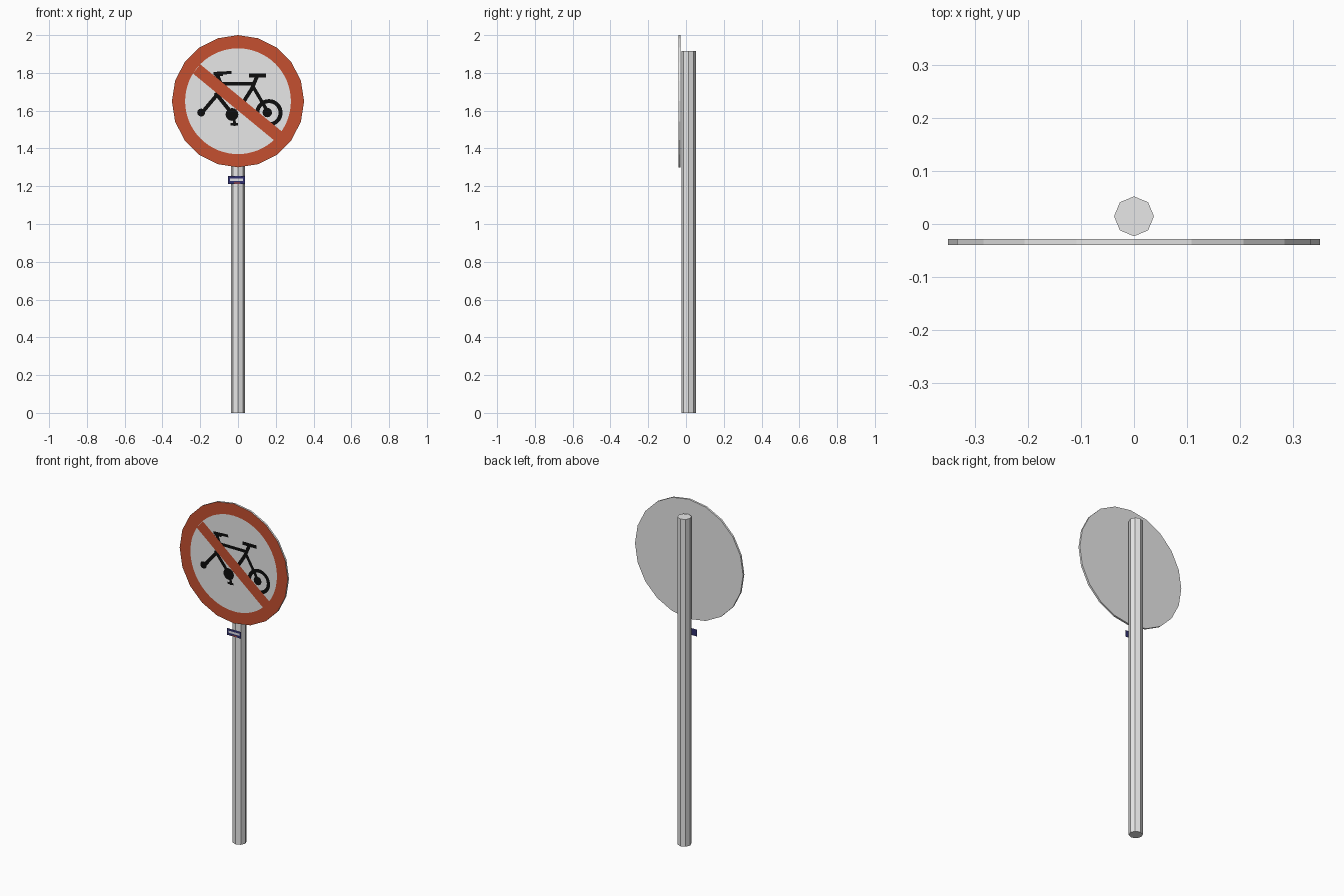
import bpy, bmesh, math
from mathutils import Vector

cube = bpy.data.objects.get("Cube")
if cube:
    bpy.data.objects.remove(cube, do_unlink=True)

SIGN_Z = 1.65      # height of the sign centre
SIGN_R = 0.35
FRONT = -0.0395    # front face of the disc


def material(name, r, g, b):
    m = bpy.data.materials.new(name)
    m.use_nodes = True
    m.diffuse_color = (r, g, b, 1)
    m.node_tree.nodes["Principled BSDF"].inputs["Base Color"].default_value = (r, g, b, 1)
    return m


grey = material("light grey", 0.8, 0.8, 0.8)
red = material("signal red", 0.56, 0.08, 0.03)
black = material("black", 0.004, 0.004, 0.004)
navy = material("navy", 0.03, 0.03, 0.16)
white = material("white", 0.85, 0.85, 0.9)


def finish(bm, name, *mats):
    mesh = bpy.data.meshes.new(name)
    bm.to_mesh(mesh)
    bm.free()
    ob = bpy.data.objects.new(name, mesh)
    bpy.context.collection.objects.link(ob)
    for m in mats:
        mesh.materials.append(m)
    return ob


def prism(name, sides, radius, depth, mat):
    bpy.ops.mesh.primitive_cylinder_add(vertices=sides, radius=radius, depth=depth)
    ob = bpy.context.object
    ob.name = name
    ob.data.materials.append(mat)
    return ob


def polygon(bm, points, y):
    """Flat face turned to the front; points are x, z from the sign centre."""
    face = bm.faces.new([bm.verts.new((x, y, SIGN_Z + z)) for x, z in points])
    face.normal_update()
    if face.normal.y > 0:
        face.normal_flip()


def stroke(bm, a, b, width, y):
    a, b = Vector(a), Vector(b)
    d = (b - a).normalized() * width / 2
    n = Vector((-d.y, d.x))
    polygon(bm, [a + n, b + n, b - n, a - n], y)


def circle(center, radius, count):
    return [(center[0] + radius * math.cos(math.tau * i / count),
             center[1] + radius * math.sin(math.tau * i / count)) for i in range(count)]


def ring(bm, center, inner, outer, count, y):
    a, b = circle(center, inner, count), circle(center, outer, count)
    for i in range(count):
        j = (i + 1) % count
        polygon(bm, [a[i], b[i], b[j], a[j]], y)


def plate(name, mat, x0, x1, z0, z1, y):
    bm = bmesh.new()
    polygon(bm, [(x0, z0 - SIGN_Z), (x1, z0 - SIGN_Z), (x1, z1 - SIGN_Z), (x0, z1 - SIGN_Z)], y)
    return finish(bm, name, mat)


# Eight-sided pole
pole = prism("pole", 8, 0.0375, 1.915, grey)
pole.location = (0, 0.0145, 1.915 / 2)

# Sign disc with a red front face
disc = prism("sign_disc", 20, SIGN_R, 0.0115, grey)
disc.rotation_euler.x = math.pi / 2
disc.location = (0, FRONT + 0.00575, SIGN_Z)
disc.data.materials.append(red)
for f in disc.data.polygons:
    if f.normal.z > 0.9:
        f.material_index = 1

# Pale centre field
bm = bmesh.new()
polygon(bm, circle((0, 0), 0.28, 64), FRONT - 0.0005)
finish(bm, "sign_field", grey)

# Bicycle symbol
bm = bmesh.new()
y = FRONT - 0.001
strokes = [
    ((-0.13, 0.147), (-0.035, 0.152), 0.016),   # saddle
    ((-0.125, 0.14), (-0.08, 0.143), 0.018),    # saddle back
    ((-0.112, 0.145), (-0.09, 0.09), 0.02),     # seat post
    ((-0.1, 0.092), (0.09, 0.092), 0.018),      # top tube
    ((0.058, 0.136), (0.148, 0.136), 0.02),     # handlebar
    ((0.1, 0.13), (0.075, 0.07), 0.02),         # stem
    ((0.078, 0.08), (0.16, -0.06), 0.018),      # fork
    ((0.082, 0.08), (0, -0.05), 0.02),          # down tube
    ((-0.1, 0.047), (-0.19, -0.06), 0.02),      # rear stay
    ((-0.12, 0.045), (-0.032, -0.065), 0.02),   # chain stay
    ((-0.02, -0.08), (-0.018, -0.13), 0.014),   # crank
    ((-0.04, -0.122), (0, -0.122), 0.012),      # pedal
]
for a, b, w in strokes:
    stroke(bm, a, b, w, y)
for center, radius in (((-0.195, -0.06), 0.021), ((-0.032, -0.07), 0.034), ((0.155, -0.06), 0.025)):
    polygon(bm, circle(center, radius, 16), y)
ring(bm, (0.164, -0.061), 0.051, 0.072, 32, y)
finish(bm, "bicycle_symbol", black)

# Diagonal red bar
bm = bmesh.new()
stroke(bm, (-0.219, 0.171), (0.212, -0.184), 0.062, FRONT - 0.0015)
finish(bm, "diagonal_bar", red)

# Small plain sticker on the pole
plate("sticker", navy, -0.053, 0.037, 1.213, 1.253, -0.0240)
plate("sticker_band", white, -0.043, 0.027, 1.228, 1.240, -0.0245)
plate("sticker_stripe", red, -0.02, 0.01, 1.215, 1.220, -0.0245)
